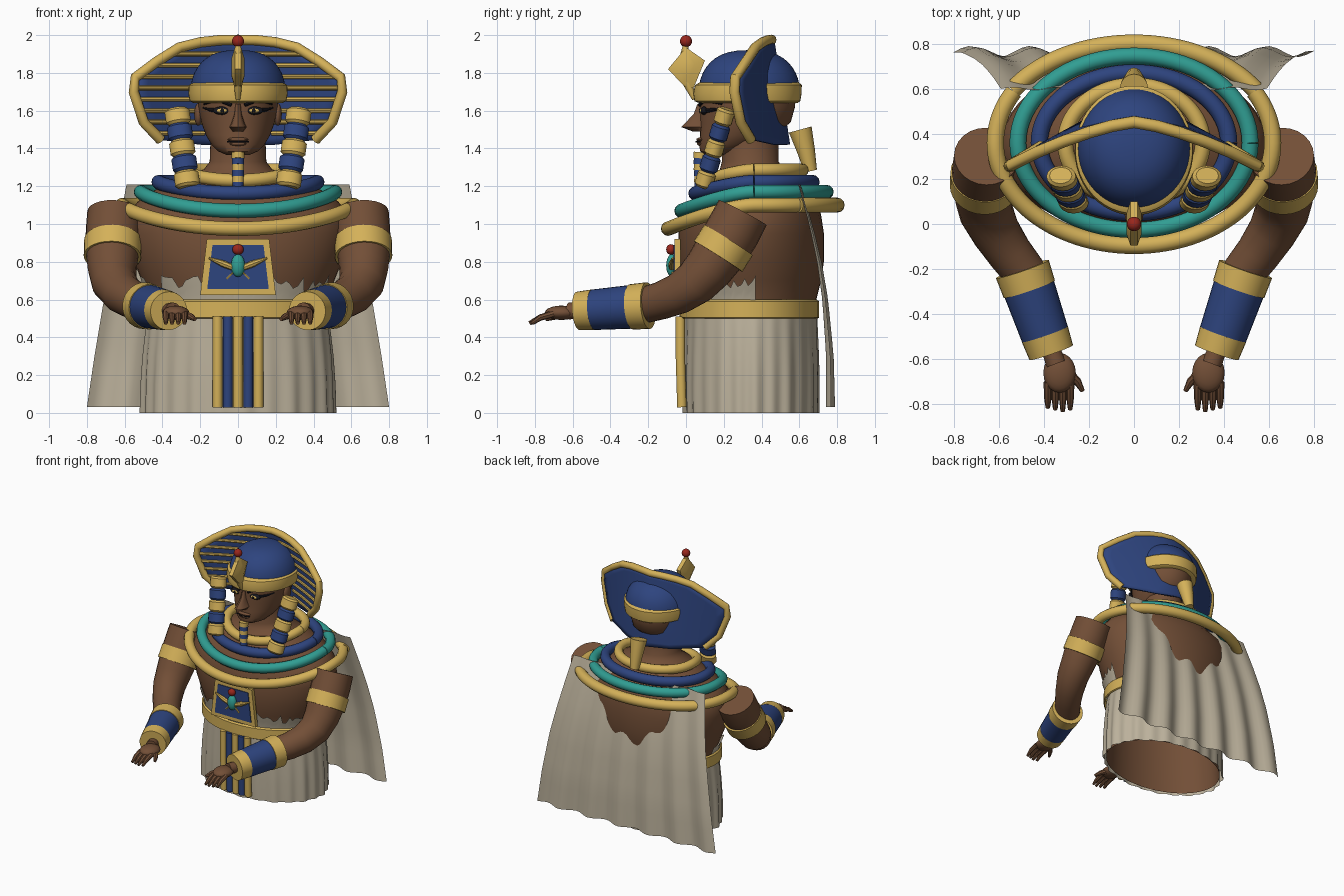
import bpy, bmesh, math, random
from math import sin, cos, pi, sqrt
from mathutils import Vector

random.seed(4)
old = bpy.data.objects.get("Cube")
if old:
    bpy.data.objects.remove(old)


def material(name, r, g, b):
    m = bpy.data.materials.new(name)
    m.use_nodes = True
    m.diffuse_color = (r, g, b, 1)
    m.node_tree.nodes["Principled BSDF"].inputs["Base Color"].default_value = (r, g, b, 1)
    return m


GOLD = material("gold", .66, .44, .10)
BLUE = material("royal blue", .027, .058, .21)
TEAL = material("teal", .03, .34, .29)
SKIN = material("brown skin", .17, .078, .038)
CLOTH = material("linen", .50, .44, .33)
RED = material("red gem", .32, .02, .012)
BLACK = material("black paint", .008, .008, .012)


# ---------- shape helpers ----------
def finish(name, bm, mat, angle=40):
    bmesh.ops.remove_doubles(bm, verts=bm.verts, dist=1e-5)
    bmesh.ops.recalc_face_normals(bm, faces=bm.faces)
    me = bpy.data.meshes.new(name)
    bm.to_mesh(me)
    bm.free()
    me.materials.append(mat)
    me.shade_smooth()
    me.set_sharp_from_angle(angle=math.radians(angle))
    ob = bpy.data.objects.new(name, me)
    bpy.context.scene.collection.objects.link(ob)
    return ob


def grid(name, f, nu, nv, mat, closed=True, caps=False):
    """Sheet of quads through f(i, j); closed wraps i, caps fill both ends."""
    bm = bmesh.new()
    cols = nu if closed else nu + 1
    rows = [[bm.verts.new(f(i, j)) for i in range(cols)] for j in range(nv + 1)]
    for a, b in zip(rows, rows[1:]):
        for i in range(nu):
            k = (i + 1) % cols
            bm.faces.new((a[i], a[k], b[k], b[i]))
    if caps:
        bm.faces.new(rows[0])
        bm.faces.new(rows[-1])
    return finish(name, bm, mat)


def at(rows, t):
    """Interpolate a table of rows by its rising first column."""
    for a, b in zip(rows, rows[1:]):
        if t <= b[0]:
            k = max(0, (t - a[0]) / (b[0] - a[0]))
            return [p + (q - p) * k for p, q in zip(a, b)]
    return rows[-1]


def loft(name, rows, mat, seg=48, caps=True, fold=0, count=24):
    """Stack of ellipses given as (z, rx, ry, centre y)."""
    def f(i, j):
        z, rx, ry, cy = rows[j]
        a = 2 * pi * i / seg
        k = 1 + fold * (1 - j / len(rows)) * (sin(count * a) + .5 * sin(count * .5 * a + 1))
        return (rx * k * cos(a), cy + ry * k * sin(a), z)
    return grid(name, f, seg, len(rows) - 1, mat, caps=caps)


def sweep(name, pts, radii, mat, seg=12, ref=(0, 0, 1), flat=1):
    """Round tube along points; radii is one number or one per point."""
    pts = [Vector(p) for p in pts]
    n = len(pts)
    if not isinstance(radii, (list, tuple)):
        radii = [radii] * n
    ring = []
    for j in range(n):
        t = (pts[min(j + 1, n - 1)] - pts[max(j - 1, 0)]).normalized()
        s = t.cross(Vector(ref)).normalized()
        ring.append((s, s.cross(t)))

    def f(i, j):
        a = 2 * pi * i / seg
        s, u = ring[j]
        return pts[j] + (s * cos(a) + u * sin(a) * flat) * radii[j]
    return grid(name, f, seg, n - 1, mat, caps=True)


def ball(name, c, r, mat, seg=20):
    def f(i, j):
        a, b = 2 * pi * i / seg, pi * j / 10 - pi / 2
        return (c[0] + r[0] * cos(a) * cos(b), c[1] + r[1] * sin(a) * cos(b), c[2] + r[2] * sin(b))
    return grid(name, f, seg, 10, mat)


def plate(name, pts, y0, y1, mat):
    n = len(pts)
    return grid(name, lambda i, j: (pts[i][0], (y0, y1)[j], pts[i][1]), n, 1, mat, caps=True)


def between(a, b, k):
    return Vector(a).lerp(Vector(b), k)


# ---------- body ----------
BODY = [(.01, .49, .34, .345), (.5, .455, .335, .345), (.6, .47, .345, .345), (.7, .51, .37, .345),
        (.8, .55, .385, .345), (.95, .59, .385, .345), (1.05, .585, .365, .35), (1.12, .53, .335, .36),
        (1.18, .44, .29, .36), (1.24, .3, .23, .36), (1.29, .18, .17, .35), (1.33, .15, .15, .34),
        (1.46, .145, .15, .34)]
loft("torso", BODY, SKIN, caps=False)
SKIRT = [(0, .51, .355, .345), (.15, .508, .357, .345), (.3, .5, .355, .345), (.45, .485, .35, .345),
         (.52, .475, .35, .345)]
loft("skirt", SKIRT, CLOTH, 192, False, .016)
BELT = [(.5, .485, .362, .335), (.505, .495, .37, .335), (.59, .495, .37, .335), (.6, .485, .358, .335)]
loft("belt", BELT, GOLD, 64, False)

# Ragged cloth around the front of the waist
ragged = [.69 + random.uniform(-.045, .045) for _ in range(65)]


def tunic_point(i, j):
    z = .53 + (ragged[i] - .53) * j / 4
    _, rx, ry, cy = at(BODY, z)
    a = pi * .98 + pi * 1.04 * i / 64
    return ((rx + .014) * cos(a), cy + (ry + .014) * sin(a), z)


grid("torn_tunic", tunic_point, 64, 4, CLOTH, closed=False)

# Striped apron hanging from the belt
for i in range(5):
    x = (i - 2) * .054
    sweep("apron_strip", [(x, -.022, .03), (x, -.03, .3), (x, -.03, .51)], .026,
          BLUE if i % 2 else GOLD, 10, (0, 1, 0))

# Cape, narrow at the shoulders and wavy at the hem
DROP = [(.03, .765, .8), (.3, .762, .76), (.6, .737, .71), (.8, .706, .67), (1, .66, .63), (1.21, .6, .59)]


def cape_point(i, j):
    u = i / 48 - .5
    z, y, w = at(DROP, .03 + 1.18 * j / 14)
    return (2 * u * w, y + .024 * (1 - .75 * j / 14) * sin(u * 38), z)


grid("cape", cape_point, 96 // 2, 14, CLOTH, closed=False)


# ---------- collar rings ----------
def collar(name, rx, ry, z, dip, r, mat, a0=0, a1=360):
    pts = []
    for k in range(73):
        a = math.radians(a0 + (a1 - a0) * k / 72)
        pts.append((rx * cos(a), .36 + ry * sin(a), z - dip * max(0, -sin(a)) ** 1.5))
    sweep(name, pts, r, mat)


collar("collar_front_outer", .615, .455, 1.1, .125, .038, GOLD, 150, 390)
collar("collar_back_outer", .635, .44, 1.1, 0, .04, GOLD, 32, 148)
collar("collar_teal", .515, .385, 1.17, .1, .037, TEAL)
collar("collar_blue", .42, .31, 1.222, .06, .038, BLUE)
collar("collar_inner", .305, .255, 1.285, .055, .035, GOLD)

# ---------- chest ornament ----------
plate("pectoral_frame", [(-.165, .92), (.165, .92), (.2, .625), (-.2, .625)], -.03, -.06, GOLD)
plate("pectoral_field", [(-.135, .89), (.135, .89), (.163, .655), (-.163, .655)], -.055, -.066, BLUE)
ball("pectoral_gem", (0, -.08, .865), (.03, .025, .028), RED)
ball("scarab", (0, -.075, .78), (.037, .03, .06), TEAL)
for s in (-1, 1):
    sweep("scarab_wing", [(s * .03, -.075, .77), (s * .08, -.075, .79), (s * .155, -.07, .82)],
          [.016, .018, .005], GOLD, 8)
    sweep("scarab_leg", [(s * .02, -.072, .75), (s * .06, -.07, .71)], .006, GOLD, 6)

# ---------- head ----------
HEAD = [(1.365, .06, .07, .17), (1.385, .105, .115, .19), (1.42, .14, .16, .23), (1.47, .17, .2, .275),
        (1.54, .195, .24, .315), (1.62, .21, .252, .325), (1.72, .215, .255, .33), (1.8, .19, .23, .33)]
loft("head", HEAD, SKIN)


def face(x, z, out=0):
    _, rx, ry, cy = at(HEAD, z)
    return (x, cy - ry * sqrt(1 - (x / rx) ** 2) - out, z)


NOSE = [(1.49, .028, .04, .075), (1.513, .045, .095, .07), (1.53, .036, .08, .07), (1.58, .02, .04, .08),
        (1.635, .014, .02, .08)]
loft("nose", NOSE, SKIN, 12)
ball("upper_lip", (0, .08, 1.447), (.055, .025, .012), SKIN)
ball("lower_lip", (0, .082, 1.425), (.045, .025, .013), SKIN)
sweep("mouth_line", [face(x * .028, 1.436, .018 - .004 * abs(x)) for x in range(-2, 3)], .004, BLACK, 6)
for s in (-1, 1):
    ball("ear", (s * .21, .33, 1.58), (.022, .04, .06), SKIN)
    ball("eye_outline", face(s * .085, 1.6), (.048, .02, .022), BLACK)
    ball("eye", face(s * .085, 1.6, .01), (.03, .014, .013), GOLD)
    ball("pupil", face(s * .083, 1.6, .022), (.009, .005, .011), BLACK)
    sweep("eye_liner", [face(s * x, z, .003) for x, z in ((.11, 1.6), (.15, 1.605), (.185, 1.615))],
          [.012, .009, .004], BLACK, 8)
    sweep("eyebrow", [face(s * x, z, .004) for x, z in ((.035, 1.63), (.09, 1.656), (.14, 1.652), (.18, 1.635))],
          [.01, .014, .011, .005], BLACK, 8)

# Striped false beard
for i in range(6):
    z = 1.38 - i * .032
    sweep("beard_band", [(0, .075, z), (0, .072, z - .032)], .034 - .001 * i, BLUE if i % 2 else GOLD, 12, (0, 1, 0))

# Cap with its brow band and the knot at the nape
CAP = [(1.7 + .22 * sin(t), .252 * cos(t) ** .75, .268 * cos(t) ** .75, .335)
       for t in [k * pi / 20 for k in range(10)] + [1.55]]
loft("cap", CAP, BLUE)
BAND = [(1.64, .235, .26, .33), (1.65, .255, .28, .325), (1.69, .263, .287, .325), (1.735, .26, .283, .33),
        (1.75, .24, .262, .335)]
loft("brow_band", BAND, GOLD)
sweep("nape_knot", [(0, .605, 1.5), (0, .635, 1.39), (0, .66, 1.28)], [.062, .048, .034], GOLD, 16, (1, 0, 0))

# Rearing serpent on the brow
HOOD = [(-.095, 1.82), (0, 1.935), (.1, 1.865), (.04, 1.72), (-.01, 1.73)]
SIZE = (.45, 1, 1, .45)


def hood_point(i, j):
    y, z = HOOD[i]
    return ((-.034, -.016, .016, .034)[j], y * SIZE[j], 1.83 + (z - 1.83) * SIZE[j])


grid("serpent_hood", hood_point, len(HOOD), 3, GOLD, caps=True)
sweep("serpent_body", [(0, .045, 1.66), (0, .01, 1.74), (0, -.02, 1.83), (0, 0, 1.95)], [.012, .024, .03, .015],
      GOLD, 10, (1, 0, 0))
ball("serpent_gem", (0, 0, 1.968), (.032, .032, .032), RED)

# ---------- headdress ----------
HALF = [(0, 1.975), (.1, 1.973), (.2, 1.962), (.31, 1.935), (.43, 1.86), (.545, 1.775), (.552, 1.7),
        (.5, 1.54), (.41, 1.445), (.2, 1.42), (0, 1.42)]
RIM = [(-x, z) for x, z in HALF[8:0:-1]] + HALF[:9]
OUTLINE = RIM + [HALF[9], HALF[10], (-HALF[9][0], HALF[9][1])]


def shell(x, z, out=0):
    k = min(1, abs(x) / .56)
    return (x, .46 - .2 * k ** 1.4 + .15 * (1.975 - z) * (1 - k) - out, z)


def shell_point(i, j):
    x, z = OUTLINE[i]
    return shell(x * j / 8, 1.68 + (z - 1.68) * j / 8)


shade = grid("headdress", shell_point, len(OUTLINE), 8, BLUE)
solid = shade.modifiers.new("thickness", "SOLIDIFY")
solid.thickness, solid.offset = .016, 0
sweep("headdress_rim", [shell(x, z, .008) for x, z in RIM], .027, GOLD, 12, (0, 1, 0))

WIDTH = sorted((z, x) for x, z in HALF[1:9])
for s in (-1, 1):
    for k in range(8):
        z = 1.48 + k * .06
        w = at(WIDTH, z)[1]
        start = .18 if z < 1.85 else .05
        sweep("headdress_stripe", [shell(s * (start + (w - start) * t / 5), z, .012) for t in range(6)],
              .012, GOLD, 8)
    # Beaded lappets
    top, end = (s * .325, .215, 1.61), (s * .265, .09, 1.195)
    for k in range(5):
        sweep("lappet_bead", [between(top, end, (k + t) / 5) for t in (0, .15, .85, 1)],
              [.05, .066, .066, .05], GOLD if k % 2 == 0 else BLUE, 16, (0, 1, 0), .75)

# ---------- arms ----------
for s in (-1, 1):
    ARM = [(.655, .30, 1.06, .143), (.66, .25, .965, .146), (.665, .19, .865, .142), (.665, .12, .765, .13),
           (.655, .05, .69, .12), (.61, -.04, .63, .108), (.55, -.13, .595, .1), (.48, -.22, .57, .095)]
    sweep("arm", [(s * x, y, z) for x, y, z, r in ARM], [p[3] for p in ARM], SKIN, 24, (1, 0, 0))
    sweep("armband", [(s * .662, .225, .915), (s * .665, .17, .828)], .152, GOLD, 28, (1, 0, 0))
    # Cuff in three bands
    a, b = (s * .495, -.2, .568), (s * .367, -.57, .54)
    for name, k0, k1, r0, r1, mat in (("cuff_upper", 0, .24, .124, .12, GOLD),
                                      ("cuff_middle", .22, .8, .116, .107, BLUE),
                                      ("cuff_lower", .78, 1, .108, .102, GOLD)):
        sweep(name, [between(a, b, k0), between(a, b, k1)], [r0, r1], mat, 28)
    # Hand
    sweep("wrist", [(s * .375, -.54, .54), (s * .345, -.62, .54)], [.04, .045], SKIN)
    ball("palm", (s * .33, -.66, .53), (.072, .088, .038), SKIN)
    for k in range(4):
        x = .283 + k * .033
        tip = -.83 + .008 * abs(k - 1)
        sweep("finger", [(s * x, -.7, .525), (s * x, -.77, .505), (s * x, tip, .475)], [.019, .017, .01], SKIN, 8)
    sweep("thumb", [(s * .29, -.66, .525), (s * .25, -.7, .51), (s * .228, -.74, .495)], [.022, .018, .01], SKIN, 8)
